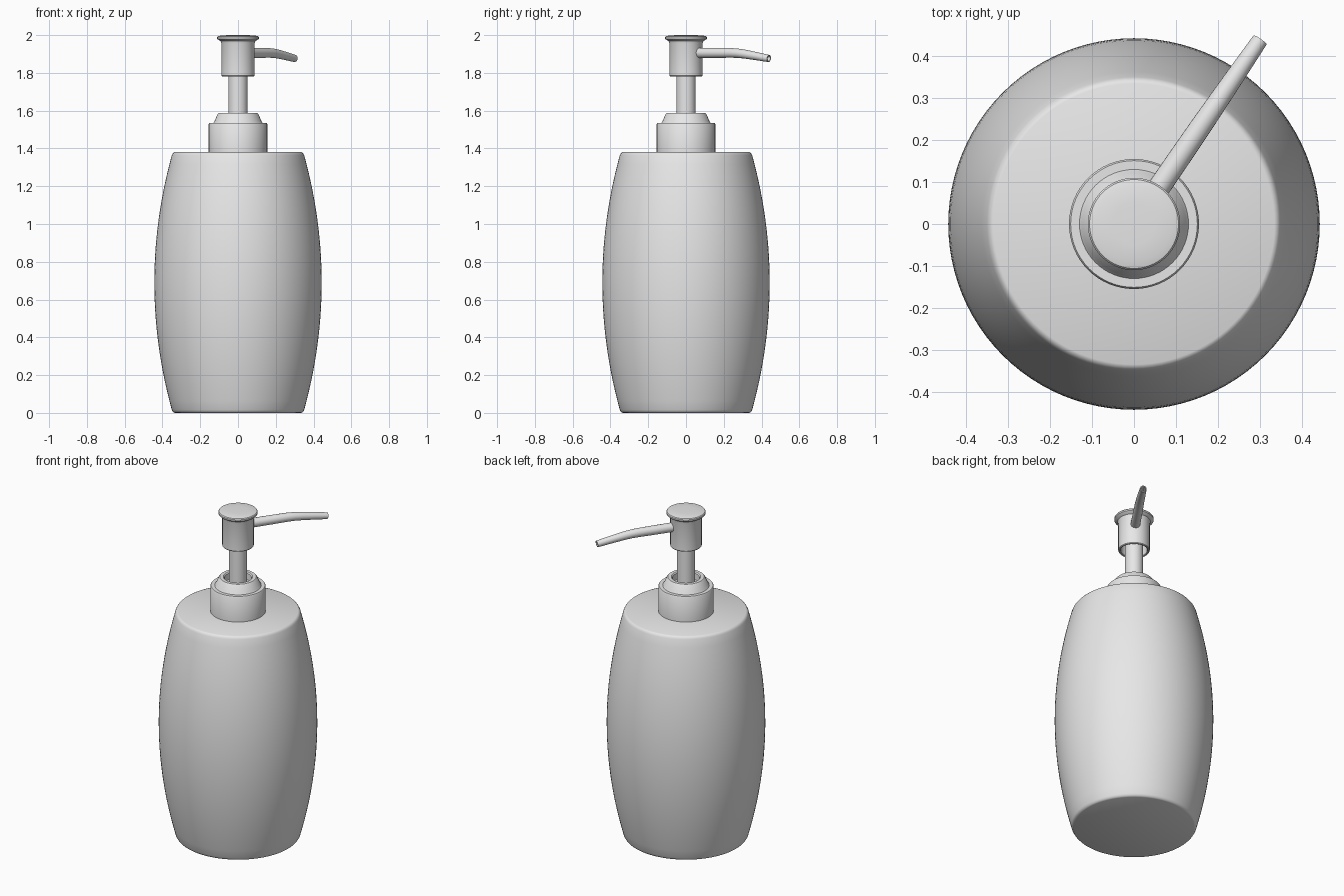
import bpy, bmesh, math
from mathutils import Vector

cube = bpy.data.objects.get("Cube")
if cube:
    bpy.data.objects.remove(cube, do_unlink=True)

grey = bpy.data.materials.new("plain grey")
grey.use_nodes = True
grey.diffuse_color = (0.8, 0.8, 0.8, 1)
grey.node_tree.nodes["Principled BSDF"].inputs["Base Color"].default_value = (0.8, 0.8, 0.8, 1)


def loft(name, rings, caps=(True, True), angle=35):
    """Skin a list of point rings; close the first and last ring if asked."""
    bm = bmesh.new()
    loops = [[bm.verts.new(p) for p in ring] for ring in rings]
    n = len(loops[0])
    for a, b in zip(loops, loops[1:]):
        for i in range(n):
            j = (i + 1) % n
            bm.faces.new((a[i], a[j], b[j], b[i]))
    if caps[0]:
        bm.faces.new(loops[0][::-1])
    if caps[1]:
        bm.faces.new(loops[-1])
    bmesh.ops.recalc_face_normals(bm, faces=bm.faces)
    mesh = bpy.data.meshes.new(name)
    bm.to_mesh(mesh)
    bm.free()
    mesh.materials.append(grey)
    obj = bpy.data.objects.new(name, mesh)
    bpy.context.collection.objects.link(obj)
    bpy.ops.object.select_all(action='DESELECT')
    obj.select_set(True)
    bpy.context.view_layer.objects.active = obj
    bpy.ops.object.shade_smooth_by_angle(angle=math.radians(angle))
    return obj


def turned(name, profile, sides=64, angle=35):
    """Turn a (radius, height) profile around the z axis."""
    rings = [[(r * math.cos(t), r * math.sin(t), z)
              for t in (math.tau * i / sides for i in range(sides))]
             for r, z in profile]
    return loft(name, rings, angle=angle)


# Barrel-shaped bottle with softened rims
HEIGHT, BELLY, END = 1.38, 0.443, 0.346
steps = 28
wall = []
for i in range(steps + 1):
    z = 0.016 + (HEIGHT - 0.032) * i / steps
    u = 2 * z / HEIGHT - 1
    wall.append((BELLY - (BELLY - END) * abs(u) ** 2, z))
low = [(0.335, 0), (0.342, 0.003), (0.347, 0.009)]
high = [(r, HEIGHT - z) for r, z in reversed(low)]
turned("bottle", low + wall + high, 96)

# Collar with a sloped shoulder and a recess around the stem
turned("collar", [
    (0.155, 1.37), (0.155, 1.53), (0.151, 1.536), (0.13, 1.536),
    (0.124, 1.545), (0.108, 1.582), (0.102, 1.588), (0.082, 1.588),
    (0.076, 1.582), (0.074, 1.545)])

# Plunger stem
turned("stem", [(0.051, 1.53), (0.051, 1.9)], 48)

# Pump head, hollow underneath, with a flared cap
turned("pump_head", [
    (0.074, 1.86), (0.074, 1.785), (0.078, 1.781), (0.085, 1.781),
    (0.088, 1.785), (0.088, 1.955), (0.092, 1.968), (0.104, 1.975),
    (0.11, 1.98), (0.11, 1.989), (0.106, 1.994), (0.09, 1.998), (0.05, 2.0)])

# Tapered spout that bends down towards its open tip
heading = Vector((0.565, 0.825, 0))
up = Vector((0, 0, 1))
path = [(0.06, 1.906, 0.027), (0.2, 1.906, 0.0265), (0.29, 1.906, 0.0255),
        (0.335, 1.904, 0.0245), (0.38, 1.899, 0.0235), (0.45, 1.889, 0.0215),
        (0.532, 1.876, 0.019)]
centres = [heading * d + up * z for d, z, r in path]


def spout_ring(index, radius, shift=0.0):
    before = centres[max(index - 1, 0)]
    after = centres[min(index + 1, len(centres) - 1)]
    along = (after - before).normalized()
    side = along.cross(up).normalized()
    rise = side.cross(along)
    middle = centres[index] + along * shift
    return [middle + radius * (side * math.cos(t) + rise * math.sin(t))
            for t in (math.tau * i / 24 for i in range(24))]


rings = [spout_ring(i, p[2]) for i, p in enumerate(path)]
last = len(path) - 1
rings += [spout_ring(last, 0.014), spout_ring(last, 0.013, -0.06)]
loft("spout", rings)
